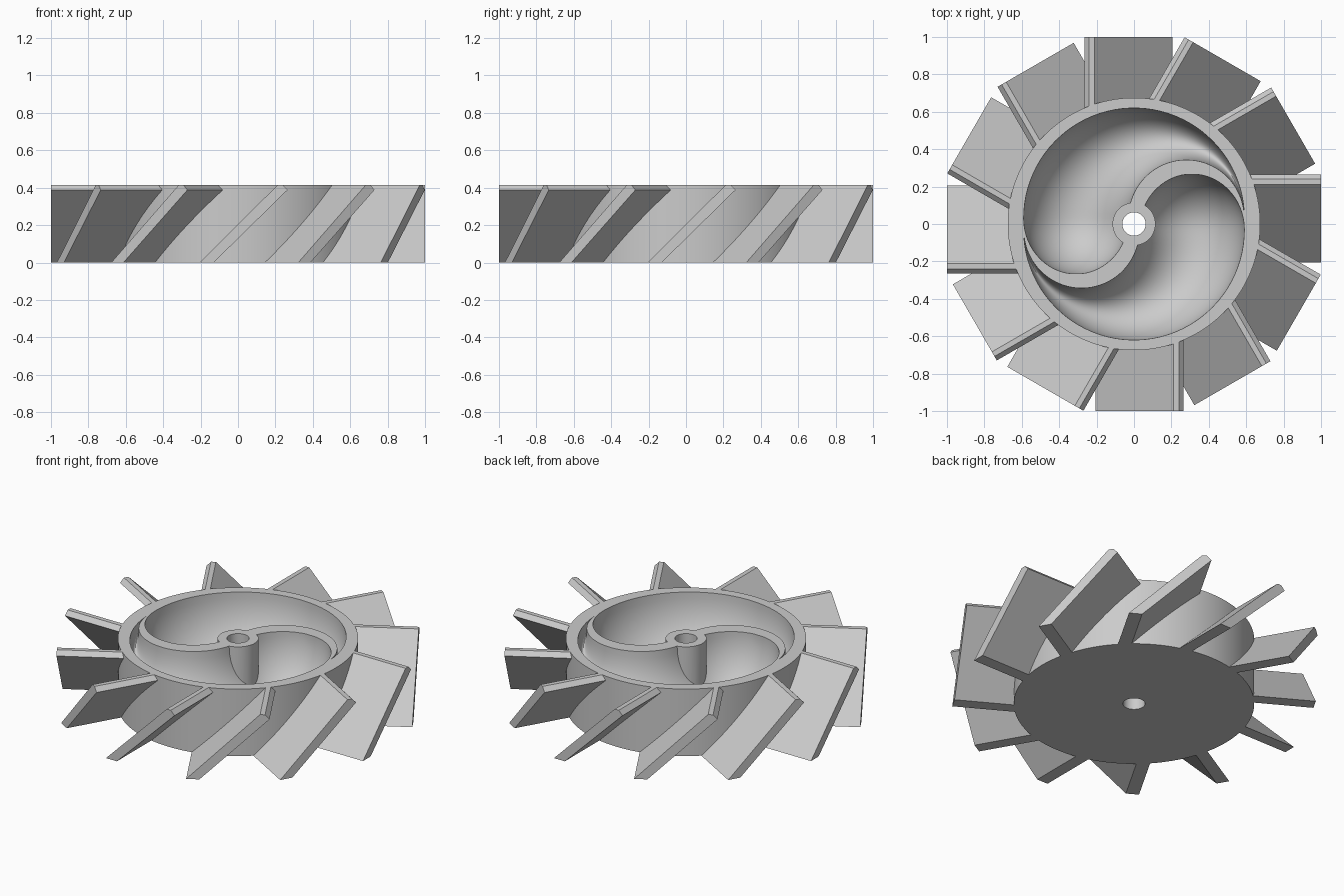
import bpy, bmesh
from math import sin, cos, pi, radians
from mathutils import Vector, Matrix

if "Cube" in bpy.data.objects:
    bpy.data.objects.remove(bpy.data.objects["Cube"])

H = 0.415          # height of the wheel
DEPTH = 1.27       # pocket depth relative to its half width
SIDES = 48         # points around a pocket section

grey = bpy.data.materials.new("plain grey")
grey.use_nodes = True
grey.diffuse_color = (0.6, 0.6, 0.6, 1)
grey.node_tree.nodes["Principled BSDF"].inputs["Base Color"].default_value = (0.6, 0.6, 0.6, 1)


def make_object(name, bm):
    bmesh.ops.recalc_face_normals(bm, faces=bm.faces)
    mesh = bpy.data.meshes.new(name)
    bm.to_mesh(mesh)
    bm.free()
    mesh.materials.append(grey)
    obj = bpy.data.objects.new(name, mesh)
    bpy.context.collection.objects.link(obj)
    return obj


def cylinder(name, radius, z0, z1, segments):
    bm = bmesh.new()
    bmesh.ops.create_cone(bm, cap_ends=True, segments=segments, radius1=radius, radius2=radius,
                          depth=z1 - z0, matrix=Matrix.Translation((0, 0, (z0 + z1) / 2)))
    return make_object(name, bm)


def skin(bm, rings):
    """Join closed rings of points into a capped tube."""
    loops = [[bm.verts.new(p) for p in ring] for ring in rings]
    for a, b in zip(loops, loops[1:]):
        for i in range(len(a)):
            j = (i + 1) % len(a)
            bm.faces.new((a[i], a[j], b[j], b[i]))
    bm.faces.new(loops[0])
    bm.faces.new(loops[-1])


def section(inner, outer, scale=1.0):
    """Upright elliptical ring spanning two points on the top plane."""
    mid, half = (inner + outer) / 2, (outer - inner) / 2 * scale
    up = Vector((0, 0, half.length * DEPTH))
    angles = [2 * pi * i / SIDES for i in range(SIDES)]
    return [mid + half * cos(a) + up * sin(a) for a in angles]


def pocket(name, turn):
    """Curved horn: rounded blunt end near the hub, tapering round the rim."""
    rings = []
    start_in, start_out = Vector((0.03, -0.03, H)), Vector((0.59, -0.03, H))
    for i in range(1, 16):
        a = radians(90 - 6 * i)
        shift = Vector((0, 0.297 * sin(a), 0))
        rings.append(section(start_in + shift, start_out + shift, cos(a)))
    for i in range(1, 45):
        a = radians(4 * i)
        inner = Vector((-0.28 + 0.31 * cos(a), -0.03 - 0.313 * sin(a), H))
        outer = Vector((0.59 * cos(a), -0.03 - 0.59 * sin(a), H))
        rings.append(section(inner, outer))
    bm = bmesh.new()
    skin(bm, rings)
    bm.transform(Matrix.Rotation(turn, 4, "Z"))
    return make_object(name, bm)


def combine(target, tool, operation):
    bpy.context.view_layer.objects.active = target
    mod = target.modifiers.new(operation, "BOOLEAN")
    mod.operation, mod.solver, mod.object = operation, "EXACT", tool
    bpy.ops.object.modifier_apply(modifier=mod.name)
    bpy.data.objects.remove(tool)


# Drum with two spiral pockets, a hub and a shaft hole
drum = cylinder("drum", 0.675, 0, H, 128)
for k in range(2):
    combine(drum, pocket("pocket_cutter", k * pi), "DIFFERENCE")
combine(drum, cylinder("hub", 0.115, 0.02, H, 64), "UNION")
combine(drum, cylinder("hole_cutter", 0.062, -0.1, H + 0.1, 64), "DIFFERENCE")

# Twelve slanted blades with a bevelled upper edge
profile = [(-0.205, 0), (-0.13, 0), (0.265, 0.388), (0.24, H), (0.212, H)]
bm = bmesh.new()
for k in range(12):
    turn = Matrix.Rotation(k * pi / 6, 4, "Z")
    skin(bm, [[turn @ Vector((x, y, z)) for y, z in profile] for x in (0.615, 1.0)])
make_object("blades", bm)

# Smooth the round walls and keep the rims crisp
bpy.ops.object.select_all(action="DESELECT")
drum.select_set(True)
bpy.context.view_layer.objects.active = drum
bpy.ops.object.shade_smooth_by_angle(angle=radians(30))
